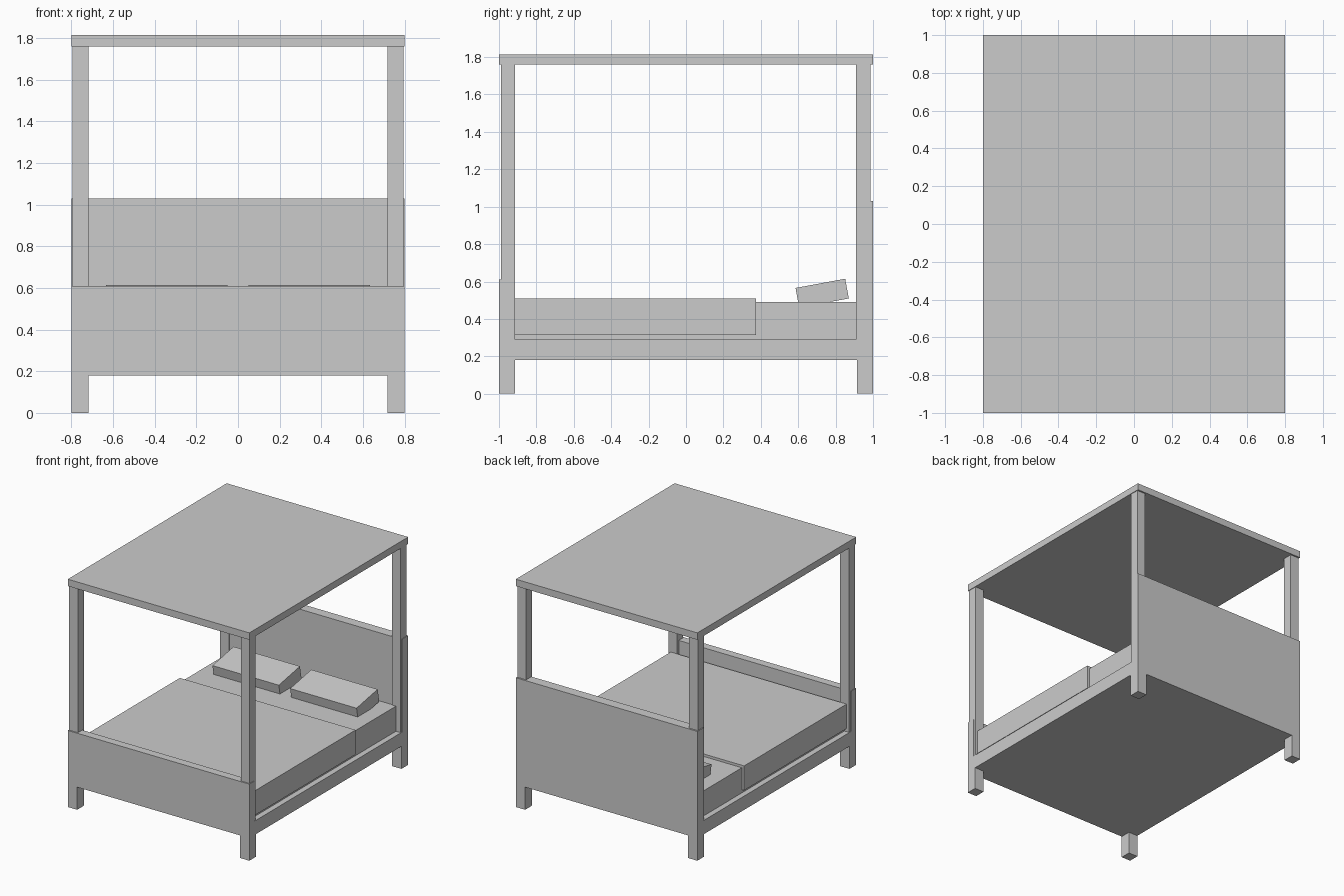
import bpy
import bmesh
from math import radians
from mathutils import Matrix, Vector

cube = bpy.data.objects.get("Cube")
if cube:
    bpy.data.objects.remove(cube, do_unlink=True)

# Single plain grey finish
grey = bpy.data.materials.new("plain grey")
grey.use_nodes = True
colour = (0.6, 0.6, 0.6, 1)
grey.diffuse_color = colour
grey.node_tree.nodes["Principled BSDF"].inputs["Base Color"].default_value = colour


def box(name, x, y, z, tilt=0):
    """Box from (min, max) ranges, optionally tilted about the x axis."""
    lo, hi = Vector((x[0], y[0], z[0])), Vector((x[1], y[1], z[1]))
    bm = bmesh.new()
    bmesh.ops.create_cube(bm, size=1, matrix=Matrix.Diagonal((*(hi - lo), 1)))
    mesh = bpy.data.meshes.new(name)
    bm.to_mesh(mesh)
    bm.free()
    mesh.materials.append(grey)
    obj = bpy.data.objects.new(name, mesh)
    obj.location = (lo + hi) / 2
    obj.rotation_euler.x = radians(tilt)
    bpy.context.collection.objects.link(obj)
    return obj


W = 0.8
full = (-W, W)

# Bed frame with its end boards
box("bed_base", full, (-0.935, 0.92), (0.18, 0.29))
box("footboard", full, (-1, -0.935), (0.18, 0.61))
box("headboard", full, (0.92, 1), (0.18, 1.03))

# Canopy roof
box("canopy", full, (-1, 1), (1.76, 1.815))

# Bedding
box("mattress", (-0.755, 0.755), (-0.93, 0.915), (0.285, 0.49))
box("blanket", (-0.775, 0.775), (-0.915, 0.375), (0.315, 0.51))

# Feet, posts and pillows on both sides
for side, s in (("left", 1), ("right", -1)):
    def span(a, b):
        return tuple(sorted((s * a, s * b)))

    box(f"front_foot_{side}", span(0.718, W), (-1, -0.915), (0, 0.18))
    box(f"back_foot_{side}", span(0.718, W), (0.915, 1), (0, 0.18))
    box(f"front_post_{side}", span(0.718, 0.795), (-0.99, -0.915), (0.28, 1.765))
    box(f"back_post_{side}", span(0.718, 0.795), (0.91, 0.987), (0.28, 1.765))
    box(f"pillow_{side}", span(0.05, 0.635), (0.593, 0.863), (0.484, 0.591), tilt=10.5)
